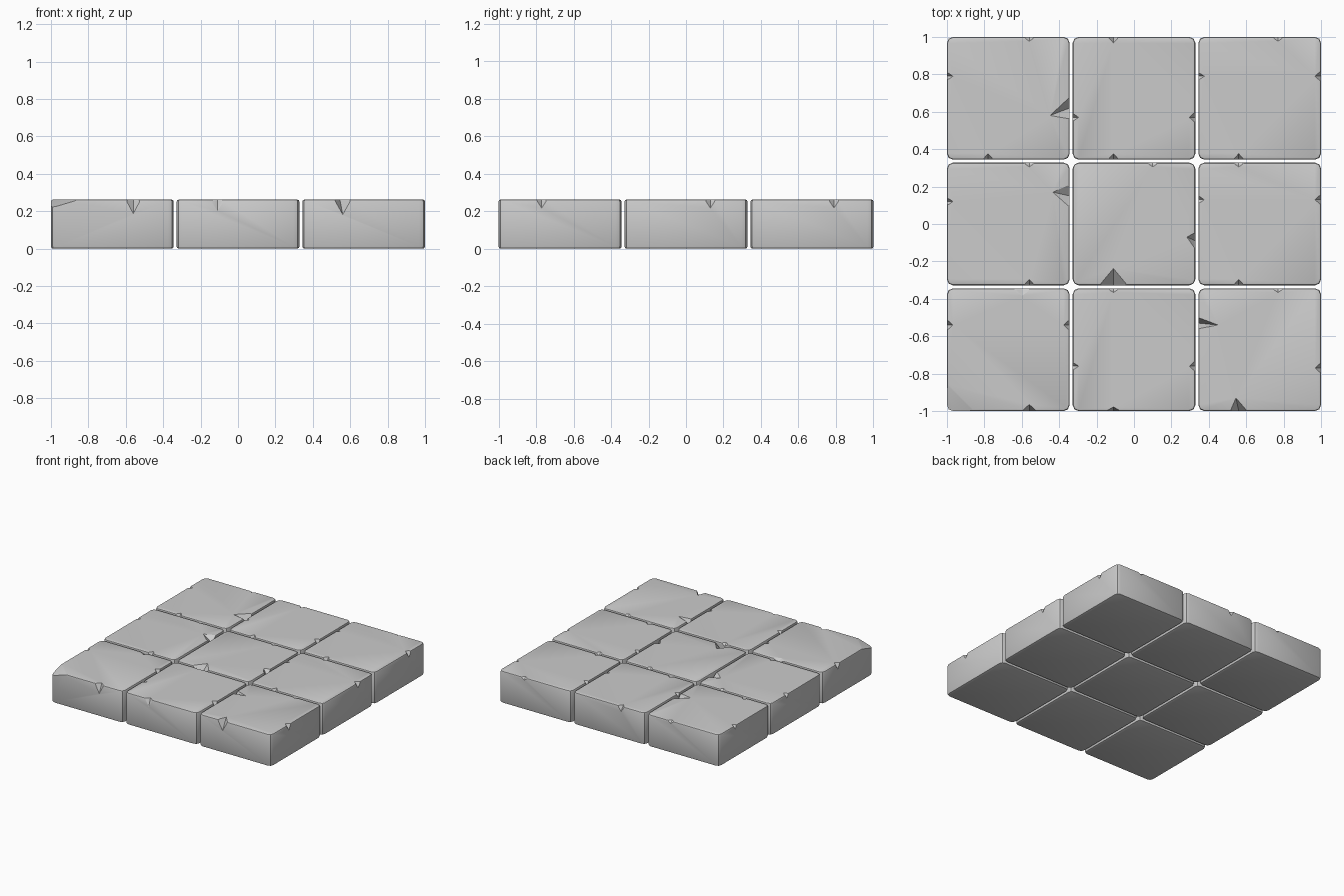
import bpy, bmesh
from mathutils import Vector

if "Cube" in bpy.data.objects:
    bpy.data.objects.remove(bpy.data.objects["Cube"])

SIZE, PITCH, TOP = 0.656, 0.672, 0.262
OUT = {'L': Vector((-1, 0, 0)), 'R': Vector((1, 0, 0)),
       'F': Vector((0, -1, 0)), 'B': Vector((0, 1, 0))}

# chips per tile: (side, position along the side, half width, inward depth, drop, apex shift)
S = (0.022, 0.032, 0.03, 0.0)       # ordinary small nick
M = (0.030, 0.032, 0.045, 0.0)      # medium nick
T = (0.035, 0.022, 0.02, 0.0)       # wide thin nick
CHIPS = {
    (-1, 1): [('L', .79, *S), ('B', -.56, *T), ('R', .62, .058, .105, .08, -.04), ('F', -.78, *M)],
    (0, 1): [('L', .57, *S), ('B', -.11, *M), ('R', .57, *M), ('F', -.11, *M)],
    (1, 1): [('L', .79, *S), ('B', .77, *T), ('R', .79, *M), ('F', .56, *M)],
    (-1, 0): [('L', .12, *S), ('B', -.56, *T), ('R', .15, .06, .09, .04, .02), ('F', -.56, *M)],
    (0, 0): [('B', .10, *T), ('R', -.09, .045, .045, .05, .02), ('F', -.11, .075, .09, .07, 0)],
    (1, 0): [('L', .13, *S), ('B', .56, *T), ('R', .13, *M), ('F', .56, *M)],
    (-1, -1): [('L', -.54, *M), ('B', -.60, .06, .04, .02, 0), ('R', -.54, *M), ('F', -.56, .04, .035, .075, 0)],
    (0, -1): [('L', -.76, *S), ('B', -.11, *T), ('R', -.76, *M), ('F', -.11, .04, .022, .06, 0)],
    (1, -1): [('L', -.53, .03, .105, .06, -.01), ('B', .77, *T), ('R', -.77, *M), ('F', .56, .045, .07, .08, -.015)],
}


def add_object(name, bm):
    mesh = bpy.data.meshes.new(name)
    bmesh.ops.recalc_face_normals(bm, faces=bm.faces)
    bm.to_mesh(mesh)
    bm.free()
    ob = bpy.data.objects.new(name, mesh)
    bpy.context.collection.objects.link(ob)
    return ob


def rounded_block(cx, cy):
    bm = bmesh.new()
    bmesh.ops.create_cube(bm, size=1)
    for v in bm.verts:
        v.co = Vector((cx + v.co.x * SIZE, cy + v.co.y * SIZE, (v.co.z + .5) * TOP))
    upright = [e for e in bm.edges if abs(e.verts[0].co.z - e.verts[1].co.z) > .1]
    bmesh.ops.bevel(bm, geom=upright, offset=.032, segments=2, profile=.5, affect='EDGES')
    rims = [e for e in bm.edges if abs(e.verts[0].co.z - e.verts[1].co.z) < .001]
    bmesh.ops.bevel(bm, geom=rims, offset=.011, segments=2, profile=.5, affect='EDGES')
    return bm


def add_chip(bm, cx, cy, side, pos, w, d, h, shift):
    # tetrahedron whose inner edge runs from the top face down to the side face
    out = OUT[side]
    along = Vector((abs(out.y), abs(out.x), 0))
    base = Vector((cx, cy, TOP)) + out * SIZE / 2
    edge = base + along * (pos - base.dot(along))
    c = edge - out * d + along * shift
    low = edge - Vector((0, 0, h))
    mid = (c + low) / 2
    a, b = edge - along * w, edge + along * w
    pts = [c + (c - low) * .6, low + (low - c) * .6,
           a + (a - mid) * 1.2, b + (b - mid) * 1.2]
    vs = [bm.verts.new(p) for p in pts]
    for f in ((0, 1, 2), (0, 3, 1), (0, 2, 3), (1, 3, 2)):
        bm.faces.new([vs[i] for i in f])


# nine worn stone tiles
for (i, j), chips in CHIPS.items():
    cx, cy = i * PITCH, j * PITCH
    bm = rounded_block(cx, cy)
    if (i, j) == (-1, -1):
        # worn-down outer corner
        corner = Vector((cx - SIZE / 2, cy - SIZE / 2, TOP))
        bmesh.ops.bisect_plane(bm, geom=bm.verts[:] + bm.edges[:] + bm.faces[:],
                               plane_co=corner - Vector((0, 0, .045)),
                               plane_no=Vector((-.3, -.3, 1)).normalized(), clear_outer=True)
        bmesh.ops.holes_fill(bm, edges=[e for e in bm.edges if e.is_boundary])
    tile = add_object(f"stone_tile_{i + 1}_{j + 1}", bm)

    cut = bmesh.new()
    for chip in chips:
        add_chip(cut, cx, cy, *chip)
    cutter = add_object("chip_cutter", cut)
    cutter.hide_render = True
    mod = tile.modifiers.new("chips", 'BOOLEAN')
    mod.operation, mod.solver, mod.object = 'DIFFERENCE', 'EXACT', cutter

    bpy.ops.object.select_all(action='DESELECT')
    tile.select_set(True)
    bpy.context.view_layer.objects.active = tile
    bpy.ops.object.modifier_apply(modifier=mod.name)
    bpy.data.objects.remove(cutter)
    bpy.ops.object.shade_smooth_by_angle(angle=0.5)
